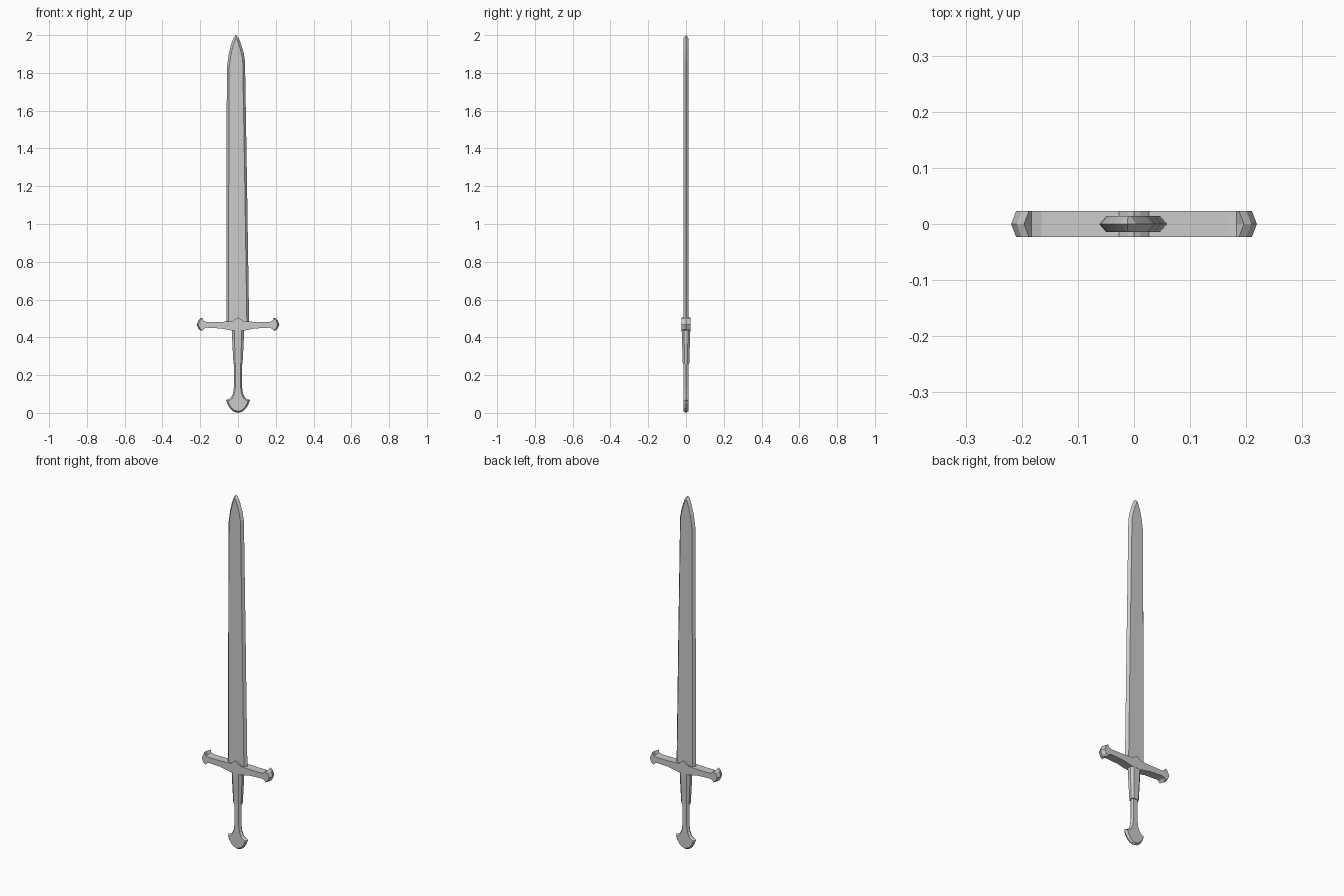
import bpy
from mathutils import Vector

if "Cube" in bpy.data.objects:
    bpy.data.objects.remove(bpy.data.objects["Cube"])


def make(name, verts, faces):
    me = bpy.data.meshes.new(name)
    me.from_pydata(verts, [], faces)
    me.update()
    ob = bpy.data.objects.new(name, me)
    bpy.context.collection.objects.link(ob)
    return ob


def loft(name, rings):
    # Skin a stack of equal-length rings and cap both ends
    n = len(rings[0])
    verts = [v for r in rings for v in r]
    faces = [(k * n + i, k * n + (i + 1) % n, (k + 1) * n + (i + 1) % n, (k + 1) * n + i)
             for k in range(len(rings) - 1) for i in range(n)]
    faces += [tuple(reversed(range(n))), tuple(range((len(rings) - 1) * n, len(rings) * n))]
    return make(name, verts, faces)


def inset(outline, d):
    # Shift a clockwise x-z outline inward by d
    out, n = [], len(outline)
    for i in range(n):
        a, b, c = (Vector(outline[(i + k) % n]) for k in (-1, 0, 1))
        u, w = (b - a).normalized(), (c - b).normalized()
        n1, n2 = Vector((u.y, -u.x)), Vector((w.y, -w.x))
        m = (n1 + n2).normalized()
        out.append(tuple(b + m * d / max(m.dot(n1), 0.5)))
    return out


def bevelled_plate(name, rim, face, y):
    # Widest outline at y = 0, narrower flat faces at -y and +y
    return loft(name, [[(x, s, z) for x, z in o]
                       for o, s in ((face, y), (rim, 0), (face, -y))])


def mirrored(right):
    return right + [(-x, z) for x, z in reversed(right) if abs(x) > 1e-6]


# Blade: slightly uneven double edge with a rounded point
blade = [(-0.062, 0.465), (-0.061, 1.2), (-0.059, 1.83), (-0.049, 1.90), (-0.037, 1.95),
         (-0.024, 1.985), (-0.012, 2.0), (0.004, 1.985), (0.017, 1.95), (0.029, 1.91),
         (0.037, 1.865), (0.048, 1.2), (0.059, 0.465)]
bevelled_plate("blade", blade, inset(blade, 0.012), 0.014)

# Cross guard: flared ends brought to a shallow edge
guard = mirrored([(0, 0.505), (0.012, 0.498), (0.027, 0.484), (0.09, 0.482), (0.165, 0.481),
                  (0.183, 0.487), (0.196, 0.502), (0.209, 0.492), (0.219, 0.467),
                  (0.209, 0.444), (0.196, 0.435), (0.180, 0.447), (0.165, 0.451),
                  (0.09, 0.447), (0.035, 0.436), (0, 0.434)])
guard_face = [(x - 0.009 * (1 if x > 0 else -1) if abs(x) > 0.19 else x, z) for x, z in guard]
bevelled_plate("cross_guard", guard, guard_face, 0.0235)


# Grip: tapering handle with chamfered corners
def section(z, a, b):
    pts = [(a, b * .45), (a * .6, b), (-a * .6, b), (-a, b * .45),
           (-a, -b * .45), (-a * .6, -b), (a * .6, -b), (a, -b * .45)]
    return [(x, y, z) for x, y in pts]


loft("grip", [section(0.258, 0.024, 0.017), section(0.35, 0.029, 0.02),
              section(0.445, 0.033, 0.023)])

# Pommel: slim stem opening into a fan-shaped end
pommel = mirrored([(0, 0.27), (0.021, 0.27), (0.021, 0.14), (0.026, 0.105), (0.036, 0.083),
                   (0.048, 0.073), (0.063, 0.069), (0.055, 0.045), (0.042, 0.023),
                   (0.022, 0.006), (0, 0.0)])
bevelled_plate("pommel", pommel, inset(pommel, 0.008), 0.012)
